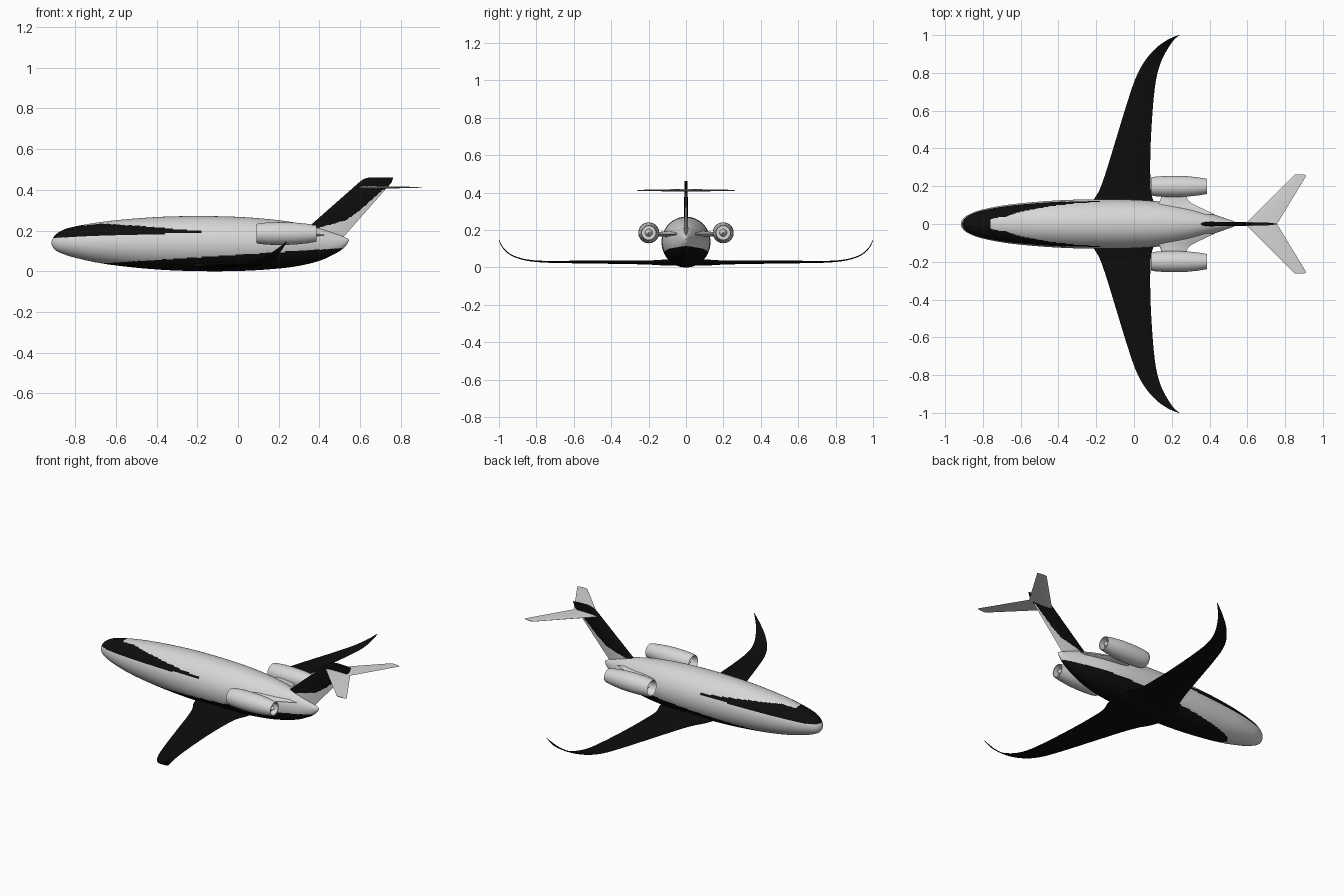
import bpy, bmesh, math
from mathutils import Vector

if "Cube" in bpy.data.objects:
    bpy.data.objects.remove(bpy.data.objects["Cube"])


def material(name, v):
    m = bpy.data.materials.new(name)
    m.diffuse_color = (v, v, v, 1)
    m.use_nodes = True
    m.node_tree.nodes["Principled BSDF"].inputs["Base Color"].default_value = m.diffuse_color
    return m


GREY = material("light grey paint", 0.68)
BLACK = material("black paint", 0.004)


def lerp_table(table, x):
    """Piecewise linear lookup in (x, value) pairs."""
    if x <= table[0][0]:
        return table[0][1]
    for (x0, v0), (x1, v1) in zip(table, table[1:]):
        if x <= x1:
            return v0 + (v1 - v0) * (x - x0) / (x1 - x0)
    return table[-1][1]


def spline(points, steps, first=None):
    """Catmull-Rom through tuples of any length."""
    p = [first or points[0]] + list(points) + [points[-1]]
    out = []
    for i in range(1, len(p) - 2):
        for k in range(steps):
            t = k / steps
            out.append(tuple(
                0.5 * (2 * b + (c - a) * t + (2 * a - 5 * b + 4 * c - d) * t * t
                       + (3 * b - a - 3 * c + d) * t ** 3)
                for a, b, c, d in zip(*p[i - 1:i + 3])))
    return out + [points[-1]]


def loft(name, rings, mats, rule=None, angle=40):
    """Skin a list of closed rings, cap the ends, paint by rule."""
    bm = bmesh.new()
    loops = [[bm.verts.new(c) for c in r] for r in rings]
    n = len(rings[0])
    for a, b in zip(loops, loops[1:]):
        for i in range(n):
            j = (i + 1) % n
            bm.faces.new((a[i], a[j], b[j], b[i]))
    bm.faces.new(loops[0])
    bm.faces.new(loops[-1])
    bmesh.ops.remove_doubles(bm, verts=bm.verts, dist=0.00005)
    bmesh.ops.recalc_face_normals(bm, faces=bm.faces)
    for f in bm.faces:
        f.smooth = True
        if rule:
            f.material_index = rule(f.calc_center_median())
    me = bpy.data.meshes.new(name)
    bm.to_mesh(me)
    bm.free()
    for m in mats:
        me.materials.append(m)
    me.set_sharp_from_angle(angle=math.radians(angle))
    ob = bpy.data.objects.new(name, me)
    bpy.context.collection.objects.link(ob)
    return ob


def foil(le, te, thick, n=32):
    """Teardrop section as (x, offset) pairs."""
    pts = []
    for i in range(n):
        a = 2 * math.pi * i / n
        u = (1 - math.cos(a)) / 2
        pts.append((le + (te - le) * u,
                    0.65 * thick * math.sin(a) * math.sqrt(max(0, 1 - u))))
    return pts


# Fuselage: stations of x, top, bottom, half width
stations = [
    (-0.917, 0.141, 0.139, 0.001), (-0.90, 0.176, 0.105, 0.033),
    (-0.86, 0.203, 0.085, 0.057), (-0.80, 0.220, 0.066, 0.077),
    (-0.68, 0.241, 0.040, 0.100), (-0.53, 0.257, 0.020, 0.116),
    (-0.36, 0.268, 0.006, 0.127), (-0.18, 0.271, 0.000, 0.131),
    (0.0, 0.267, 0.001, 0.128), (0.15, 0.256, 0.009, 0.117),
    (0.28, 0.239, 0.023, 0.094), (0.40, 0.212, 0.051, 0.058),
    (0.49, 0.181, 0.093, 0.028), (0.53, 0.165, 0.125, 0.013),
    (0.546, 0.155, 0.150, 0.001)]
UPPER = [(-0.76, 0.224), (-0.67, 0.234), (-0.5, 0.224), (-0.18, 0.196)]


def fuselage_paint(c):
    # nose band sweeping back along the sides
    low = 0.164 + (c.x + 0.9) * 0.037
    if c.x < -0.17 and c.z > low:
        if c.x < -0.76 or c.z < lerp_table(UPPER, c.x):
            return 1
    # dark belly rising to the tail
    return 1 if c.x > -0.69 and c.z < 0.037 + (c.x + 0.68) * 0.064 else 0


def oval(x, top, bot, w, n=128):
    return [(x, w * math.cos(2 * math.pi * i / n),
             (top + bot) / 2 + (top - bot) / 2 * math.sin(2 * math.pi * i / n))
            for i in range(n)]


nose_mirror = (-0.90, 0.105, 0.176, -0.033)
loft("fuselage", [oval(*s) for s in spline(stations, 13, nose_mirror)],
     [GREY, BLACK], fuselage_paint)

# Wings: stations of y, leading x, trailing x, z, thickness
wing = spline([
    (0.0, -0.25, 0.13, 0.026, 0.034), (0.08, -0.232, 0.12, 0.026, 0.034),
    (0.13, -0.212, 0.10, 0.026, 0.030), (0.18, -0.183, 0.089, 0.026, 0.024),
    (0.27, -0.150, 0.086, 0.027, 0.020), (0.42, -0.104, 0.088, 0.028, 0.017),
    (0.63, -0.040, 0.101, 0.029, 0.013), (0.77, 0.008, 0.118, 0.031, 0.009),
    (0.86, 0.055, 0.144, 0.041, 0.007), (0.93, 0.115, 0.180, 0.064, 0.006),
    (0.975, 0.178, 0.212, 0.100, 0.005), (1.0, 0.238, 0.242, 0.146, 0.003)], 6)
half = []
for i, (y, le, te, z, t) in enumerate(wing):
    a, b = wing[max(i - 1, 0)], wing[min(i + 1, len(wing) - 1)]
    tilt = math.atan2(b[3] - a[3], b[0] - a[0])
    half.append([(x, min(y - h * math.sin(tilt), 1.0), z + h * math.cos(tilt))
                 for x, h in foil(le, te, t)])
mirrored = [[(x, -y, z) for x, y, z in r] for r in half[:0:-1]]
loft("wings", mirrored + half, [BLACK])

# Tail fin: leading and trailing edges by height, grey rudder band
FIN_LE = [(0.15, 0.27), (0.22, 0.35), (0.445, 0.605), (0.455, 0.622), (0.461, 0.645)]
FIN_TE = [(0.15, 0.50), (0.17, 0.52), (0.41, 0.732), (0.435, 0.755), (0.461, 0.763)]
RUDDER = [(0.20, 0.36), (0.22, 0.42), (0.25, 0.53), (0.30, 0.60),
          (0.35, 0.655), (0.40, 0.712), (0.42, 0.80)]
fin = []
for i in range(81):
    z = 0.15 + 0.311 * i / 80
    fin.append([(x, h, z) for x, h in
                foil(lerp_table(FIN_LE, z), lerp_table(FIN_TE, z),
                     0.026 - 0.010 * i / 80, 80)])
loft("tail_fin", fin, [GREY, BLACK],
     lambda c: 1 if c.x < lerp_table(RUDDER, c.z) else 0)

# Tailplane on top of the fin
tailplane = [(-0.262, 0.85, 0.90, 0.004), (-0.255, 0.843, 0.912, 0.005),
             (0, 0.59, 0.757, 0.015),
             (0.255, 0.843, 0.912, 0.005), (0.262, 0.85, 0.90, 0.004)]
loft("tailplane", [[(x, y, 0.412 + h) for x, h in foil(le, te, t)]
                   for y, le, te, t in tailplane], [GREY])

# Engines: lathed nacelle with inlet, exhaust and centre cones, plus pylons
nacelle = [(0.105, 0.0005), (0.120, 0.010), (0.135, 0.016), (0.138, 0.037),
           (0.105, 0.040), (0.094, 0.042), (0.090, 0.045), (0.094, 0.048),
           (0.115, 0.052), (0.16, 0.055), (0.22, 0.056), (0.28, 0.054),
           (0.34, 0.048), (0.386, 0.040), (0.385, 0.036), (0.350, 0.036),
           (0.350, 0.020), (0.370, 0.014), (0.388, 0.0005)]
pylon = spline([(0.05, 0.06, 0.43, 0.045), (0.085, 0.10, 0.355, 0.036),
                (0.11, 0.128, 0.305, 0.029), (0.135, 0.142, 0.282, 0.025),
                (0.17, 0.145, 0.275, 0.025)], 5)
for side, s in (("left", -1), ("right", 1)):
    rings = [[(x, s * 0.199 + r * math.cos(k * math.pi / 24),
               0.185 + r * math.sin(k * math.pi / 24)) for k in range(48)]
             for x, r in nacelle]
    loft(side + "_engine", rings, [GREY])
    loft(side + "_engine_pylon", [[(x, s * y, 0.178 + h) for x, h in foil(le, te, t)]
                                  for y, le, te, t in pylon], [GREY])
